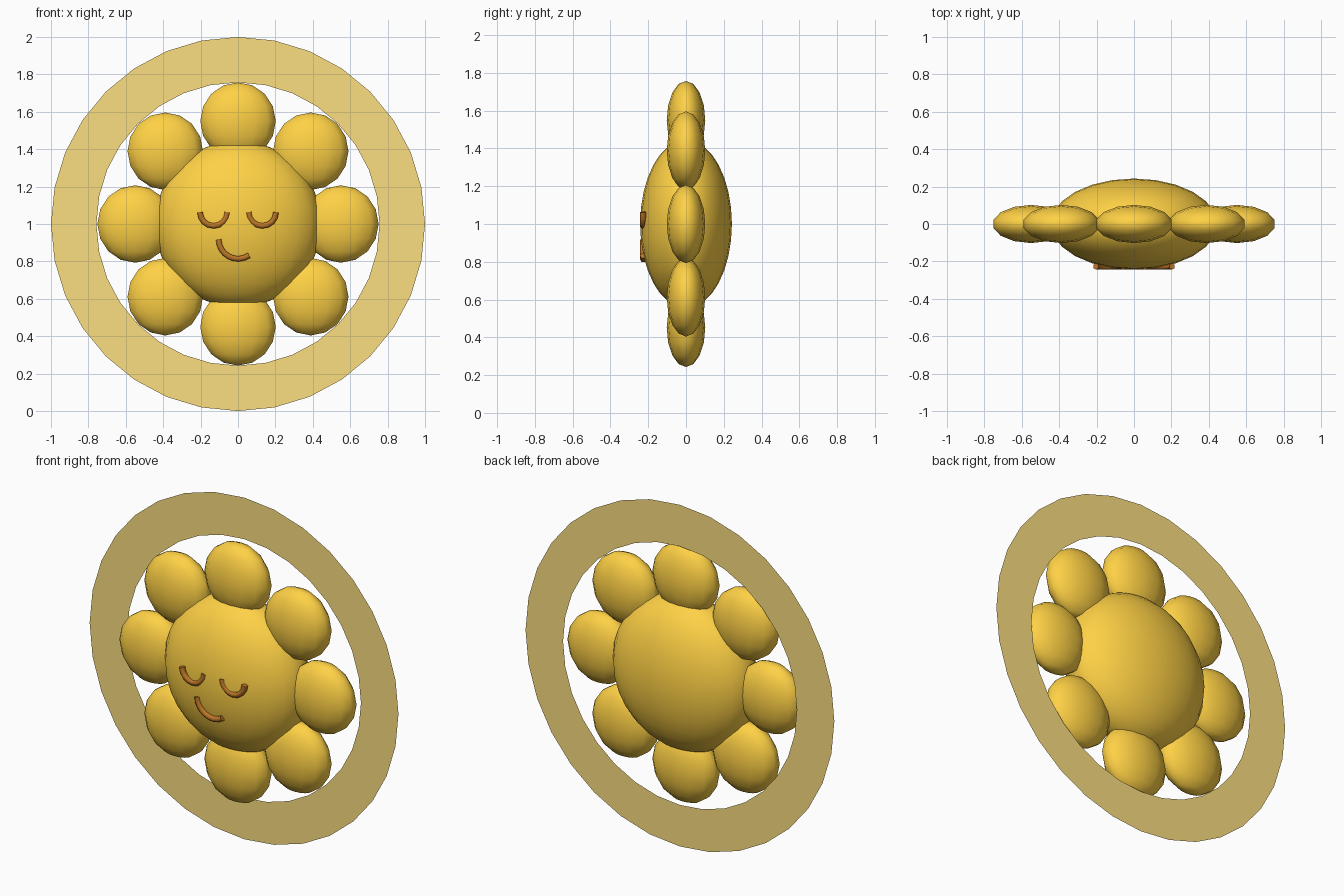
import bpy, bmesh
from math import sin, cos, pi, radians

if "Cube" in bpy.data.objects:
    bpy.data.objects.remove(bpy.data.objects["Cube"])


def material(name, color):
    m = bpy.data.materials.new(name)
    m.diffuse_color = (*color, 1)
    m.use_nodes = True
    m.node_tree.nodes["Principled BSDF"].inputs["Base Color"].default_value = m.diffuse_color
    return m


gold = material("gold", (1.0, 0.64, 0.06))
pale = material("pale_gold", (0.97, 0.73, 0.22))
brown = material("brown", (0.5, 0.18, 0.02))
CZ = 1.0       # height of the flower centre
RING_Y = 0.056  # ring sits slightly behind the petals


def ellipsoid(name, loc, size, segments, rings):
    bpy.ops.mesh.primitive_uv_sphere_add(segments=segments, ring_count=rings, location=loc)
    ob = bpy.context.object
    ob.name = name
    ob.scale = size
    bpy.ops.object.transform_apply(location=False, rotation=False, scale=True)
    bpy.ops.object.shade_smooth()
    ob.data.materials.append(gold)
    return ob


def arc_tube(name, cx, cz, radius, start, end, y=-0.227, thick=0.017, n=8):
    cu = bpy.data.curves.new(name, 'CURVE')
    cu.dimensions = '3D'
    cu.bevel_depth = thick
    cu.bevel_resolution = 1
    cu.use_fill_caps = True
    sp = cu.splines.new('POLY')
    sp.points.add(n)
    for i, p in enumerate(sp.points):
        a = radians(start + (end - start) * i / n)
        p.co = (cx + radius * cos(a), y, cz + radius * sin(a), 1)
    cu.materials.append(brown)
    bpy.context.collection.objects.link(bpy.data.objects.new(name, cu))


# Flower head
ellipsoid("flower_head", (0, 0, CZ), (0.445, 0.243, 0.445), 24, 16)

# Eight flattened petals
for i in range(8):
    a = i * pi / 4
    ellipsoid(f"petal_{i + 1}", (0.55 * cos(a), 0, CZ + 0.55 * sin(a)),
              (0.207, 0.102, 0.207), 14, 8)

# Closed eyes and lopsided smile
arc_tube("left_eye", -0.13, 1.063, 0.073, 180, 360)
arc_tube("right_eye", 0.13, 1.063, 0.073, 180, 360)
arc_tube("mouth", 0.0, 0.917, 0.103, 180, 305)

# Flat outer ring
bm = bmesh.new()
N = 32
loops = [[bm.verts.new((r * sin(2 * pi * i / N), RING_Y, CZ + r * cos(2 * pi * i / N)))
          for i in range(N)] for r in (1.0, 0.757)]
for i in range(N):
    j = (i + 1) % N
    bm.faces.new((loops[0][j], loops[0][i], loops[1][i], loops[1][j]))
bm.normal_update()
for f in bm.faces:
    if f.normal.y > 0:
        f.normal_flip()
me = bpy.data.meshes.new("outer_ring")
bm.to_mesh(me)
bm.free()
me.materials.append(pale)
bpy.context.collection.objects.link(bpy.data.objects.new("outer_ring", me))
